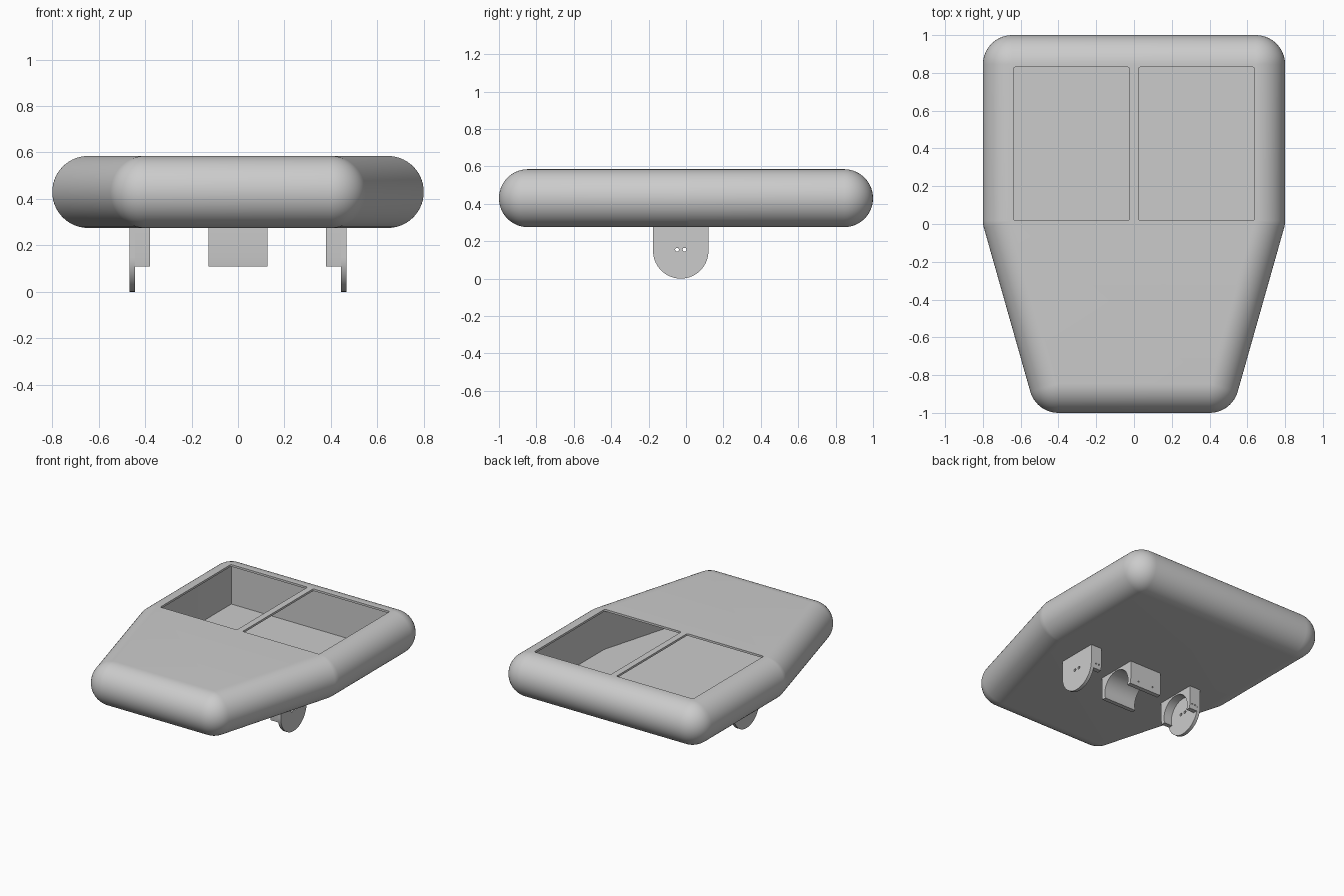
import bpy, bmesh
from math import sin, cos, pi, radians, atan2
from mathutils import Vector

cube = bpy.data.objects.get("Cube")
if cube:
    bpy.data.objects.remove(cube, do_unlink=True)

grey = bpy.data.materials.new("light_grey")
grey.use_nodes = True
colour = (0.6, 0.6, 0.6, 1)
grey.diffuse_color = colour
for node in grey.node_tree.nodes:
    if node.type == 'BSDF_PRINCIPLED':
        node.inputs["Base Color"].default_value = colour


def finish(bm, name):
    bmesh.ops.recalc_face_normals(bm, faces=bm.faces)
    mesh = bpy.data.meshes.new(name)
    bm.to_mesh(mesh)
    bm.free()
    obj = bpy.data.objects.new(name, mesh)
    bpy.context.collection.objects.link(obj)
    mesh.materials.append(grey)
    return obj


def prism(name, outline, lo, hi, axis):
    """Extrude a 2D outline along x, y or z (0, 1, 2)."""
    bm = bmesh.new()
    verts = []
    for p in outline:
        co = list(p)
        co.insert(axis, lo)
        verts.append(bm.verts.new(co))
    face = bm.faces.new(verts)
    ext = bmesh.ops.extrude_face_region(bm, geom=[face])
    move = Vector((0, 0, 0))
    move[axis] = hi - lo
    bmesh.ops.translate(bm, vec=move,
                        verts=[g for g in ext["geom"] if isinstance(g, bmesh.types.BMVert)])
    return finish(bm, name)


def arc(cx, cy, r, start, end, steps):
    angles = [radians(start + (end - start) * i / steps) for i in range(steps + 1)]
    return [(cx + r * cos(a), cy + r * sin(a)) for a in angles]


def rounded_rect(x0, x1, y0, y1, r):
    corners = [(x1 - r, y1 - r), (x0 + r, y1 - r), (x0 + r, y0 + r), (x1 - r, y0 + r)]
    return [p for i, (x, y) in enumerate(corners) for p in arc(x, y, r, 90 * i, 90 * i + 90, 4)]


def cut(obj, cutter):
    mod = obj.modifiers.new("cut", 'BOOLEAN')
    mod.operation = 'DIFFERENCE'
    mod.solver = 'EXACT'
    mod.object = cutter
    bpy.context.view_layer.objects.active = obj
    bpy.ops.object.modifier_apply(modifier=mod.name)
    bpy.data.objects.remove(cutter, do_unlink=True)


def smooth(obj):
    bpy.ops.object.select_all(action='DESELECT')
    obj.select_set(True)
    bpy.context.view_layer.objects.active = obj
    bpy.ops.object.shade_smooth_by_angle(angle=radians(30))


# Hull: a tapered plate outline swept with a full-round edge
R, MID = 0.155, 0.43
half = [(0.40, -0.845), (0.645, 0.02), (0.645, 0.845)]
core = half + [(-x, y) for x, y in reversed(half)]


def edge_angle(i):
    a, b = core[i % 6], core[(i + 1) % 6]
    return atan2(b[1] - a[1], b[0] - a[0]) - pi / 2


def offset_outline(d):
    points = []
    for i, (x, y) in enumerate(core):
        a0 = edge_angle(i - 1)
        turn = (edge_angle(i) - a0) % (2 * pi)
        for k in range(11):
            a = a0 + turn * k / 10
            points.append((x + d * cos(a), y + d * sin(a)))
    return points


bm = bmesh.new()
STEPS = 28
rings = []
for j in range(STEPS + 1):
    t = pi * (j / STEPS - 0.5)
    rings.append([bm.verts.new((x, y, MID + R * sin(t))) for x, y in offset_outline(R * cos(t))])
for low, high in zip(rings, rings[1:]):
    for i in range(len(low)):
        n = (i + 1) % len(low)
        bm.faces.new((low[i], low[n], high[n], high[i]))
bm.faces.new(rings[0])
bm.faces.new(rings[-1])
bmesh.ops.remove_doubles(bm, verts=bm.verts, dist=0.0001)
hull = finish(bm, "hull")

# Hollow inside and the two deck openings
cut(hull, prism("cavity_cutter", core, 0.29, 0.57, 2))
for x0, x1 in ((-0.638, -0.023), (0.023, 0.638)):
    cut(hull, prism("opening_cutter", rounded_rect(x0, x1, 0.02, 0.83, 0.01), 0.5, 0.65, 2))
smooth(hull)

# Underside mounts: open saddles, with round end plates on the outer two
CY, CZ, TOP, BASE = -0.028, 0.148, 0.28, 0.11
saddle = [(CY + 0.148, TOP), (CY - 0.148, TOP), (CY - 0.148, CZ), (CY - 0.143, BASE)]
saddle += arc(CY, CZ, 0.118, 199, -19, 32)
saddle += [(CY + 0.143, BASE), (CY + 0.148, CZ)]
plate = [(CY + 0.148, TOP), (CY - 0.148, TOP)] + arc(CY, CZ, 0.148, 180, 360, 36)


def add_saddle(name, x0, x1, holes):
    obj = prism(name, saddle, x0, x1, 0)
    for x in holes:
        cut(obj, prism("screw_cutter", arc(x, 0.145, 0.005, 0, 330, 11), CY + 0.05, CY + 0.2, 1))
    smooth(obj)


add_saddle("centre_saddle", -0.128, 0.128, (-0.06, 0.06))
for side, s in (("left", 1), ("right", -1)):
    inner, mid, outer = 0.38 * s, 0.443 * s, 0.467 * s
    add_saddle(side + "_saddle", min(inner, mid), max(inner, mid), (0.40 * s, 0.425 * s))
    end = prism(side + "_end_plate", plate, min(mid, outer), max(mid, outer), 0)
    for dy in (-0.02, 0.02):
        cut(end, prism("hole_cutter", arc(CY + dy, 0.155, 0.01, 0, 345, 23),
                       min(mid, outer) - 0.05, max(mid, outer) + 0.05, 0))
    smooth(end)
